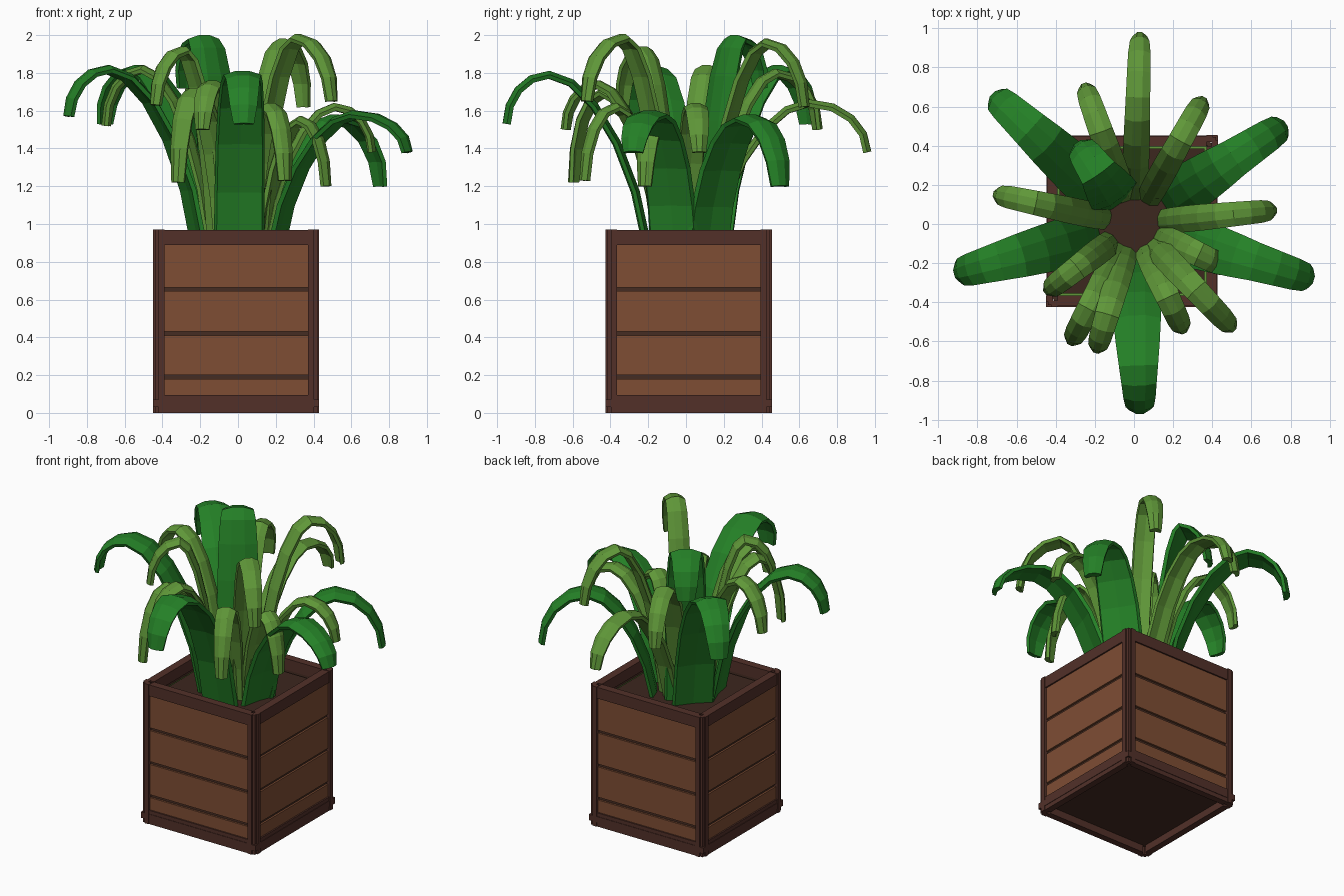
import bpy, bmesh, math
from mathutils import Vector, Matrix

if "Cube" in bpy.data.objects:
    bpy.data.objects.remove(bpy.data.objects["Cube"])

CENTRE = Vector((-0.01, 0.015, 0))


def material(name, rgb):
    m = bpy.data.materials.new(name)
    m.diffuse_color = (*rgb, 1)
    m.use_nodes = True
    m.node_tree.nodes["Principled BSDF"].inputs["Base Color"].default_value = m.diffuse_color
    return m


FRAME = material("dark_wood", (0.085, 0.03, 0.022))
PLANK = material("plank_wood", (0.21, 0.075, 0.034))
GAP = material("gap_wood", (0.06, 0.025, 0.016))
SOIL = material("soil", (0.045, 0.02, 0.013))
DARK = material("dark_leaf", (0.018, 0.22, 0.02))
LIGHT = material("light_leaf", (0.115, 0.31, 0.04))


def finish(name, bm, mat):
    bmesh.ops.recalc_face_normals(bm, faces=bm.faces)
    me = bpy.data.meshes.new(name)
    bm.to_mesh(me)
    bm.free()
    me.materials.append(mat)
    ob = bpy.data.objects.new(name, me)
    bpy.context.collection.objects.link(ob)
    return ob


def boxes(name, mat, ranges, turns=4):
    """Boxes given as (x0,x1,y0,y1,z0,z1), repeated round the planter."""
    bm = bmesh.new()
    for k in range(turns):
        spin = Matrix.Translation(CENTRE) @ Matrix.Rotation(k * math.pi / 2, 4, 'Z')
        for x0, x1, y0, y1, z0, z1 in ranges:
            m = Matrix.Translation(((x0 + x1) / 2, (y0 + y1) / 2, (z0 + z1) / 2))
            m = spin @ m @ Matrix.Diagonal((x1 - x0, y1 - y0, z1 - z0, 1))
            bmesh.ops.create_cube(bm, size=1, matrix=m)
    return finish(name, bm, mat)


# Planter: planks, backing, frame
boxes("planks", PLANK, [(-.38, .38, -.425, -.40, a, b) for a, b in
                        ((.09, .18), (.2, .41), (.43, .645), (.665, .895))])
boxes("plank_backing", GAP, [(-.4, .4, -.412, -.385, .06, .92)])
boxes("corner_posts", FRAME, [(-.43, -.405, -.43, -.405, 0, .97),
                              (-.412, -.38, -.44, -.405, 0, .97),
                              (.38, .412, -.44, -.405, 0, .97)])
boxes("top_rails", FRAME, [(-.38, .38, -.435, -.38, .89, .967)])
boxes("bottom_rails", FRAME, [(-.38, .38, -.435, -.39, 0, .095),
                              (-.44, .44, -.438, -.405, .03, .07)])
boxes("base_plate", GAP, [(-.4, .4, -.4, .4, .05, .08)], 1)

# Soil with thin green edge below it
boxes("soil", SOIL, [(-.37, .37, -.37, .37, .82, .88)], 1)
boxes("soil_edge", LIGHT, [(-.384, .384, -.384, .384, .82, .872)], 1)


def bezier(p, t):
    s = 1 - t
    return p[0] * s**3 + p[1] * 3 * s * s * t + p[2] * 3 * s * t * t + p[3] * t**3


def leaf(name, mat, spec, base_r, widths, thick):
    tx, ty, tz, frac, pz = spec
    reach = math.hypot(tx, ty)
    out = Vector((tx / reach, ty / reach, 0))
    side = Vector((-out.y, out.x, 0))
    r0, z0 = min(base_r, reach * .3), .86
    rp = r0 + (reach - r0) * frac
    V = Vector
    rise = [V((r0, z0)), V((r0 + .15 * (rp - r0), z0 + .6 * (pz - z0))),
            V((rp - .35 * (rp - r0), pz)), V((rp, pz))]
    drop = [V((rp, pz)), V((rp + .6 * (reach - rp), pz)),
            V((reach, tz + .5 * (pz - tz))), V((reach, tz))]
    path = [bezier(rise, i / 5) for i in range(5)] + [bezier(drop, i / 4) for i in range(5)]
    last = len(path) - 1
    bm = bmesh.new()
    rings = []
    for i, p in enumerate(path):
        tan = (path[min(i + 1, last)] - path[max(i - 1, 0)]).normalized()
        nrm = V((-tan.y, tan.x))
        w = widths[i] / 2
        # creased strip cross-section, raised along the middle
        section = [(-w, 0), (-w * .35, thick * .6), (w * .35, thick * .6), (w, 0),
                   (w * .9, -thick * .6), (0, -thick * .3), (-w * .9, -thick * .6)]
        ring = []
        for a, b in section:
            q = p + nrm * b
            ring.append(bm.verts.new(out * q.x + side * a + V((0, 0, q.y))))
        rings.append(ring)
    for a, b in zip(rings, rings[1:]):
        for j in range(7):
            k = (j + 1) % 7
            bm.faces.new((a[j], a[k], b[k], b[j]))
    bm.faces.new(rings[0])
    bm.faces.new(rings[-1])
    return finish(name, bm, mat)


# Broad dark leaves: tip x, y, z, peak position, peak height
broad = [(.03, -.95, 1.53, .70, 1.79), (-.9, -.25, 1.57, .70, 1.82),
         (.9, -.28, 1.38, .6, 1.58), (.76, .5, 1.2, .58, 1.56),
         (-.71, .65, 1.53, .68, 1.82), (-.28, .40, 1.72, .5, 1.98)]
for i, s in enumerate(broad):
    leaf(f"broad_leaf_{i + 1}", DARK, s, .2,
         (.27, .265, .26, .245, .225, .20, .18, .165, .145, .11), .035)

# Narrow light leaves
narrow = [(.03, .96, 1.38, .62, 1.64), (-.25, .7, 1.5, .6, 1.8),
          (.35, .63, 1.62, .6, 1.96), (-.7, .15, 1.52, .65, 1.82),
          (.71, .07, 1.38, .65, 1.62), (.5, -.53, 1.65, .55, 1.985),
          (.25, -.54, 1.23, .6, 1.62), (-.19, -.64, 1.5, .65, 1.74),
          (-.32, -.6, 1.22, .65, 1.7), (-.44, -.34, 1.63, .55, 1.92),
          (.47, -.22, 1.2, .6, 1.55)]
for i, s in enumerate(narrow):
    leaf(f"narrow_leaf_{i + 1}", LIGHT, s, .14,
         (.12, .13, .135, .135, .13, .125, .12, .115, .10, .075), .035)
